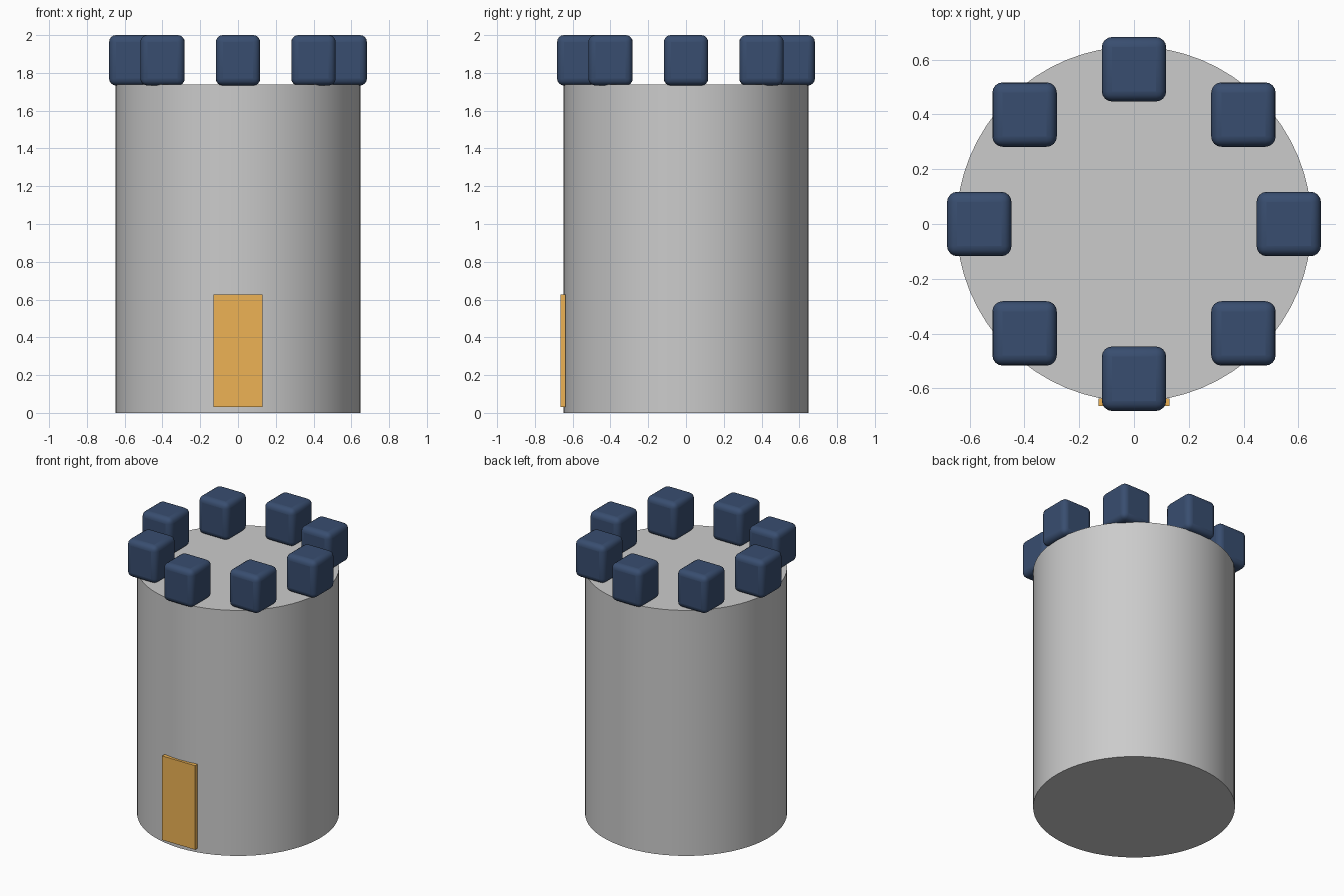
import bpy
from math import cos, sin, pi, radians

if "Cube" in bpy.data.objects:
    bpy.data.objects.remove(bpy.data.objects["Cube"])


def material(name, rgb):
    m = bpy.data.materials.new(name)
    m.diffuse_color = (*rgb, 1.0)
    m.use_nodes = True
    m.node_tree.nodes["Principled BSDF"].inputs["Base Color"].default_value = m.diffuse_color
    return m


def box(name, center, size, mat):
    bpy.ops.mesh.primitive_cube_add(size=1, location=center)
    o = bpy.context.object
    o.name = name
    o.scale = size
    bpy.ops.object.transform_apply(location=False, rotation=False, scale=True)
    o.data.materials.append(mat)
    return o


blue = material("dark_blue", (0.04, 0.075, 0.16))
gold = material("gold", (0.85, 0.45, 0.09))

# Round tower body
TOWER_R, TOWER_H = 0.648, 1.738
bpy.ops.mesh.primitive_cylinder_add(vertices=64, radius=TOWER_R, depth=TOWER_H,
                                    location=(0, 0, TOWER_H / 2))
bpy.context.object.name = "tower_body"
bpy.ops.object.shade_smooth_by_angle(angle=radians(40))

# Ring of eight soft-edged battlement blocks, all aligned to the axes
RING_R, WIDTH, BOTTOM, TOP = 0.565, 0.235, 1.733, 2.0
for i in range(8):
    a = i * pi / 4
    block = box(f"battlement_{i + 1}",
                (RING_R * cos(a), RING_R * sin(a), (BOTTOM + TOP) / 2),
                (WIDTH, WIDTH, TOP - BOTTOM), blue)
    bevel = block.modifiers.new("soft_edges", 'BEVEL')
    bevel.width = 0.037
    bevel.segments = 4
    bpy.ops.object.shade_smooth_by_angle(angle=radians(40))

# Thin door panel on the front
box("door", (0, -0.651, 0.328), (0.26, 0.028, 0.595), gold)
